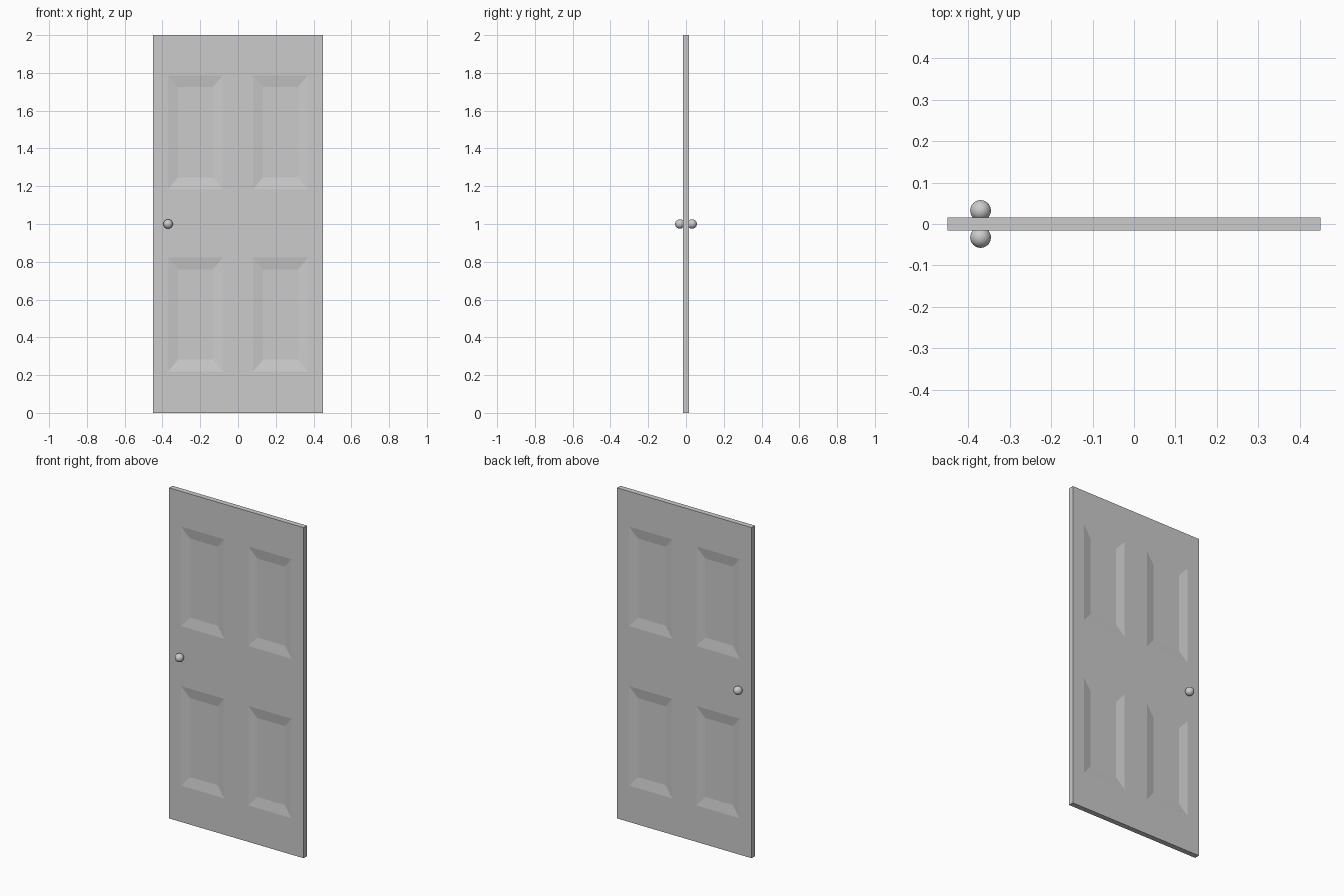
import bpy, bmesh
from mathutils import Vector, Matrix

if "Cube" in bpy.data.objects:
    bpy.data.objects.remove(bpy.data.objects["Cube"])

W, H, T = 0.90, 2.0, 0.032          # door width, height, thickness
PANEL_X = [(-0.37, -0.08), (0.08, 0.37)]
PANEL_Z = [(0.22, 0.822), (1.185, 1.787)]
BEVEL_X, BEVEL_Z, DEPTH = 0.053, 0.062, 0.01


def finish(name, bm):
    mesh = bpy.data.meshes.new(name)
    bm.to_mesh(mesh)
    bm.free()
    obj = bpy.data.objects.new(name, mesh)
    bpy.context.collection.objects.link(obj)
    return obj


# Door slab, sliced along the panel borders
bm = bmesh.new()
bmesh.ops.create_cube(bm, size=1, matrix=Matrix.Translation((0, 0, H / 2)) @ Matrix.Diagonal((W, T, H, 1)))
cuts = [(Vector((x, 0, 0)), Vector((1, 0, 0))) for p in PANEL_X for x in p]
cuts += [(Vector((0, 0, z)), Vector((0, 0, 1))) for p in PANEL_Z for z in p]
for co, no in cuts:
    bmesh.ops.bisect_plane(bm, geom=bm.verts[:] + bm.edges[:] + bm.faces[:], plane_co=co, plane_no=no)


# Sunken panels with sloped borders on both sides
def is_panel(f):
    c = f.calc_center_median()
    return (abs(f.normal.y) > 0.9
            and any(a < c.x < b for a, b in PANEL_X)
            and any(a < c.z < b for a, b in PANEL_Z))


bm.normal_update()
for f in [f for f in bm.faces if is_panel(f)]:
    c = f.calc_center_median()
    n = f.normal.copy()
    hx = max(abs(v.co.x - c.x) for v in f.verts) - BEVEL_X
    hz = max(abs(v.co.z - c.z) for v in f.verts) - BEVEL_Z
    bmesh.ops.inset_individual(bm, faces=[f], thickness=0.02)
    for v in f.verts:
        d = v.co - c
        v.co = c - n * DEPTH + Vector((hx if d.x > 0 else -hx, 0, hz if d.z > 0 else -hz))
bmesh.ops.recalc_face_normals(bm, faces=bm.faces[:])
finish("door_panel", bm)

# Round knobs, front and back
for name, side in (("front_knob", -1), ("back_knob", 1)):
    bm = bmesh.new()
    bmesh.ops.create_uvsphere(bm, u_segments=32, v_segments=16, radius=0.025)
    for f in bm.faces:
        f.smooth = True
    finish(name, bm).location = (-0.37, side * 0.0325, 1.0)
